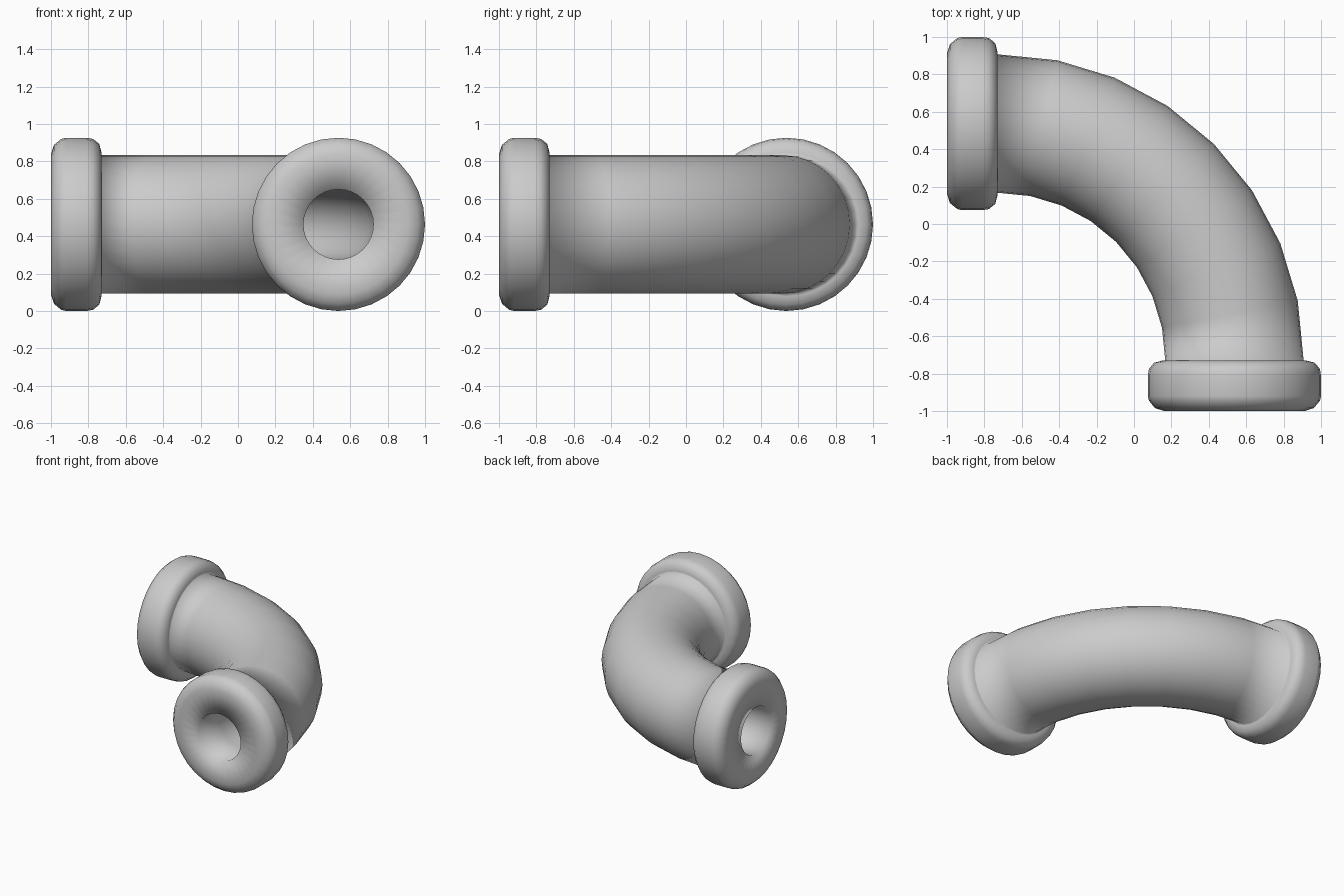
import bpy, bmesh
from math import sin, cos, pi, radians

if "Cube" in bpy.data.objects:
    bpy.data.objects.remove(bpy.data.objects["Cube"])

SIDES = 32        # sides around the pipe
STEPS = 8         # segments along the bend
C = -0.73         # bend centre in x and y
R = 1.267         # bend radius of the centre line
Z = 0.463         # height of the centre line
PIPE, BORE = 0.37, 0.187


def ring(bm, angle, along, radius):
    """Ring of vertices at a bend angle, shifted along the tangent."""
    u = (sin(angle), cos(angle))
    cx = C + R * u[0] + along * cos(angle)
    cy = C + R * u[1] - along * sin(angle)
    verts = []
    for i in range(SIDES):
        t = 2 * pi * i / SIDES
        r = radius * cos(t)
        verts.append(bm.verts.new((cx + r * u[0], cy + r * u[1], Z + radius * sin(t))))
    return verts


# collar profile: (distance outward from the end of the bend, radius)
collar = [(0.27, BORE), (0.27, 0.375), (0.254, 0.425), (0.215, 0.457), (0.19, 0.463),
          (0.08, 0.463), (0.045, 0.457), (0.012, 0.43), (0.0, 0.385), (0.0, PIPE)]
bend = [radians(90) * i / STEPS for i in range(STEPS + 1)]

# outer skin: first collar, bend, second collar; then back through the bore
stations = [(0, -d, r) for d, r in collar]
stations += [(a, 0, PIPE) for a in bend[1:-1]]
stations += [(pi / 2, d, r) for d, r in reversed(collar)]
stations += [(a, 0, BORE) for a in reversed(bend)]

bm = bmesh.new()
rings = [ring(bm, *s) for s in stations]
for k, a in enumerate(rings):
    b = rings[(k + 1) % len(rings)]
    for i in range(SIDES):
        j = (i + 1) % SIDES
        bm.faces.new((a[i], a[j], b[j], b[i]))
bmesh.ops.recalc_face_normals(bm, faces=bm.faces)
for f in bm.faces:
    f.smooth = True

mesh = bpy.data.meshes.new("pipe_elbow")
bm.to_mesh(mesh)
bm.free()
bpy.context.collection.objects.link(bpy.data.objects.new("pipe_elbow", mesh))
